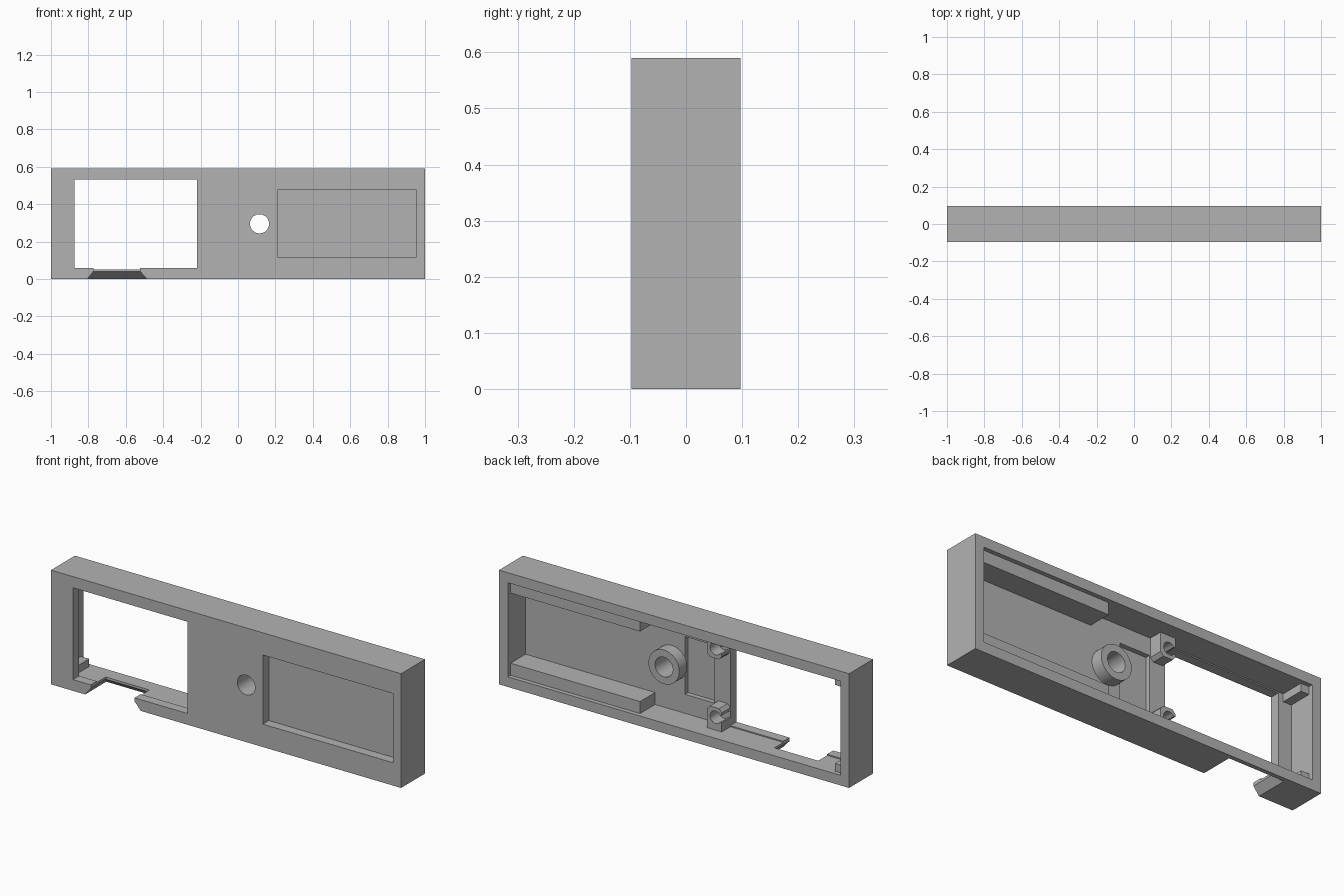
import bpy, bmesh, math

cube = bpy.data.objects.get("Cube")
if cube:
    bpy.data.objects.remove(cube, do_unlink=True)

grey = bpy.data.materials.new("plain grey")
grey.use_nodes = True
grey.diffuse_color = (0.45, 0.45, 0.45, 1)
grey.node_tree.nodes["Principled BSDF"].inputs["Base Color"].default_value = grey.diffuse_color

HEIGHT = 0.59
FRONT, BACK = -0.0975, 0.0975
PLATE = -0.0475      # rear surface of the front plate
RAIL = 0.075         # rear end of rails and tabs
FLOOR, CEILING = 0.052, HEIGHT - 0.052


def finish(name, bm):
    bmesh.ops.recalc_face_normals(bm, faces=bm.faces)
    mesh = bpy.data.meshes.new(name)
    bm.to_mesh(mesh)
    bm.free()
    mesh.materials.append(grey)
    obj = bpy.data.objects.new(name, mesh)
    bpy.context.collection.objects.link(obj)
    return obj


def prism(name, outline, y0, y1):
    """Extrude an (x, z) outline from y0 to y1."""
    bm = bmesh.new()
    face = bm.faces.new([bm.verts.new((x, y0, z)) for x, z in outline])
    new = bmesh.ops.extrude_face_region(bm, geom=[face])["geom"]
    verts = [v for v in new if isinstance(v, bmesh.types.BMVert)]
    bmesh.ops.translate(bm, verts=verts, vec=(0, y1 - y0, 0))
    return finish(name, bm)


def box(name, x0, x1, y0, y1, z0, z1):
    return prism(name, [(x0, z0), (x1, z0), (x1, z1), (x0, z1)], y0, y1)


def arc(cx, cz, r, start, end, n):
    angles = [math.radians(start + (end - start) * i / n) for i in range(n + 1)]
    return [(cx + r * math.cos(a), cz + r * math.sin(a)) for a in angles]


def cylinder(name, cx, cz, r, y0, y1):
    return prism(name, arc(cx, cz, r, 0, 360, 40)[:-1], y0, y1)


def cut(target, cutter):
    mod = target.modifiers.new("cut", 'BOOLEAN')
    mod.operation = 'DIFFERENCE'
    mod.solver = 'EXACT'
    mod.object = cutter
    bpy.context.view_layer.objects.active = target
    bpy.ops.object.modifier_apply(modifier=mod.name)
    bpy.data.objects.remove(cutter, do_unlink=True)


def smooth(obj):
    bpy.ops.object.select_all(action='DESELECT')
    obj.select_set(True)
    bpy.context.view_layer.objects.active = obj
    bpy.ops.object.shade_smooth_by_angle(angle=math.radians(30))


def flared_notch():
    """Notch through the bottom wall, widening towards the underside."""
    bm = bmesh.new()
    y0 = FRONT - 0.02
    levels = [(-0.805, -0.487, 0.075, 0.0), (-0.773, -0.523, 0.025, 0.04),
              (-0.773, -0.523, 0.025, 0.08)]
    levels.insert(0, (*levels[0][:3], -0.02))
    rings = [[bm.verts.new(p) for p in
              ((x0, y0, z), (x1, y0, z), (x1, y1, z), (x0, y1, z))]
             for x0, x1, y1, z in levels]
    bm.faces.new(rings[0])
    bm.faces.new(rings[-1])
    for low, high in zip(rings, rings[1:]):
        for i in range(4):
            j = (i + 1) % 4
            bm.faces.new((low[i], low[j], high[j], high[i]))
    return finish("notch_cutter", bm)


# Housing: shallow tray open at the back, with windows in its front plate
housing = box("housing", -1, 1, FRONT, BACK, 0, HEIGHT)
cut(housing, box("cavity", -0.95, 0.95, PLATE, 0.2, FLOOR, CEILING))
cut(housing, box("large_window", -0.875, -0.22, -0.2, 0, 0.058, 0.532))
cut(housing, box("wide_window", 0.21, 0.955, -0.2, PLATE - 0.001, 0.118, 0.475))
cut(housing, box("plate_recess", -0.13, 0.04, PLATE - 0.025, 0, 0.15, 0.448))
cut(housing, cylinder("screw_hole", 0.115, HEIGHT / 2, 0.051, -0.2, 0))
cut(housing, flared_notch())
smooth(housing)

# Hollow boss behind the screw hole
boss = cylinder("boss", 0.115, HEIGHT / 2, 0.088, PLATE, 0.016)
cut(boss, cylinder("boss_bore", 0.115, HEIGHT / 2, 0.051, -0.2, 0.2))
smooth(boss)

# Lower and upper pairs of rails, corner tabs and open clips
hook = arc(-0.185, 0.118, 0.032, -145, 145, 20)
hook += [(-0.22, 0.136), (-0.22, 0.15), (-0.205, 0.168), (-0.152, 0.168),
         (-0.135, 0.15), (-0.135, FLOOR), (-0.22, FLOOR), (-0.22, 0.1)]
for side in ("lower", "upper"):
    def level(z):
        return z if side == "lower" else HEIGHT - z

    box(side + "_rail", 0.21, 0.95, PLATE, RAIL, level(FLOOR), level(0.114))
    box(side + "_corner_tab", -0.95, -0.903, PLATE, RAIL, level(FLOOR), level(0.092))
    clip = prism(side + "_clip", [(x, level(z)) for x, z in hook], PLATE, 0.0225)
    smooth(clip)
